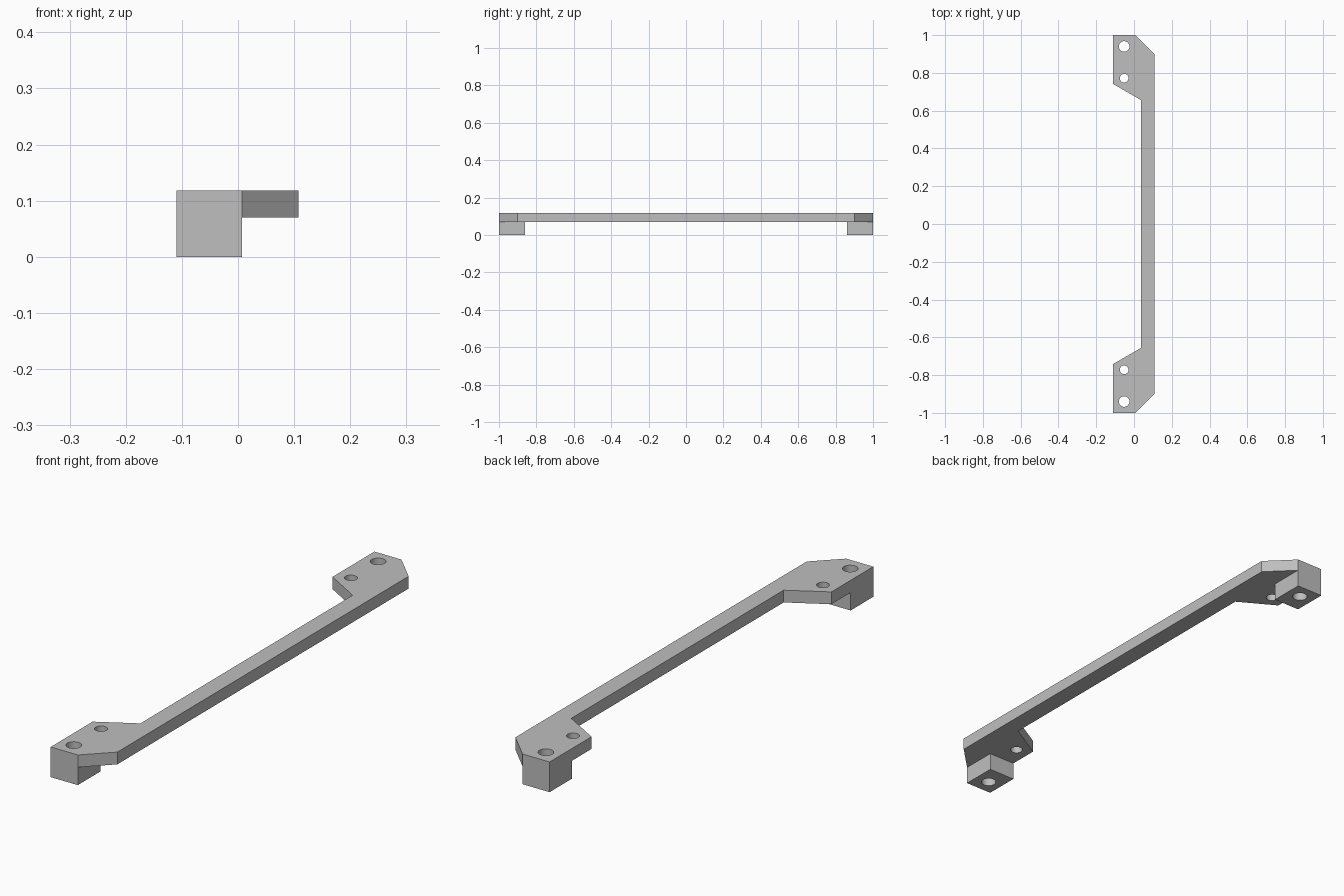
import bpy
import bmesh
from math import radians
from mathutils import Matrix

if "Cube" in bpy.data.objects:
    bpy.data.objects.remove(bpy.data.objects["Cube"], do_unlink=True)

LEFT, RIGHT = -0.11, 0.108
FOOT_RIGHT = 0.007
BAR_LEFT = 0.037
TOP, PLATE_BOTTOM = 0.118, 0.07

grey = bpy.data.materials.new("plain grey")
colour = (0.52, 0.52, 0.52, 1)
grey.use_nodes = True
grey.diffuse_color = colour
grey.node_tree.nodes["Principled BSDF"].inputs["Base Color"].default_value = colour


def add_object(name, bm):
    bmesh.ops.recalc_face_normals(bm, faces=bm.faces)
    mesh = bpy.data.meshes.new(name)
    bm.to_mesh(mesh)
    bm.free()
    mesh.materials.append(grey)
    obj = bpy.data.objects.new(name, mesh)
    bpy.context.collection.objects.link(obj)
    return obj


def prism(name, outline, z0, z1):
    bm = bmesh.new()
    face = bm.faces.new([bm.verts.new((x, y, z0)) for x, y in outline])
    top = bmesh.ops.extrude_face_region(bm, geom=[face])["geom"]
    verts = [v for v in top if isinstance(v, bmesh.types.BMVert)]
    bmesh.ops.translate(bm, verts=verts, vec=(0, 0, z1 - z0))
    return add_object(name, bm)


def drill(name, y, radius):
    bm = bmesh.new()
    bmesh.ops.create_cone(bm, cap_ends=True, segments=32, radius1=radius,
                          radius2=radius, depth=0.5,
                          matrix=Matrix.Translation((-0.052, y, 0.06)))
    return add_object(name, bm)


def combine(target, other, operation):
    # Apply the boolean straight away and discard the helper
    mod = target.modifiers.new("combine", 'BOOLEAN')
    mod.operation, mod.solver, mod.object = operation, 'EXACT', other
    bpy.context.view_layer.objects.active = target
    bpy.ops.object.modifier_apply(modifier=mod.name)
    bpy.data.objects.remove(other, do_unlink=True)


# Slim bar widening into a chamfered mounting plate at each end
half = [(RIGHT, 0.9), (FOOT_RIGHT, 1), (LEFT, 1), (LEFT, 0.741), (BAR_LEFT, 0.656)]
outline = half + [(x, -y) for x, y in reversed(half)]
bracket = prism("mounting_bracket", outline, PLATE_BOTTOM, TOP)

for side in (1, -1):
    # Square foot under each end
    foot = [(LEFT, side), (FOOT_RIGHT, side),
            (FOOT_RIGHT, side * 0.86), (LEFT, side * 0.86)]
    combine(bracket, prism("foot", foot, 0, PLATE_BOTTOM), 'UNION')
    # Large hole through the foot, small hole through the plate
    for y, radius in ((0.94, 0.028), (0.772, 0.023)):
        combine(bracket, drill("hole_cutter", side * y, radius), 'DIFFERENCE')

# Smooth hole walls, crisp outer edges
bpy.ops.object.select_all(action='DESELECT')
bracket.select_set(True)
bpy.context.view_layer.objects.active = bracket
bpy.ops.object.shade_smooth_by_angle(angle=radians(30))
